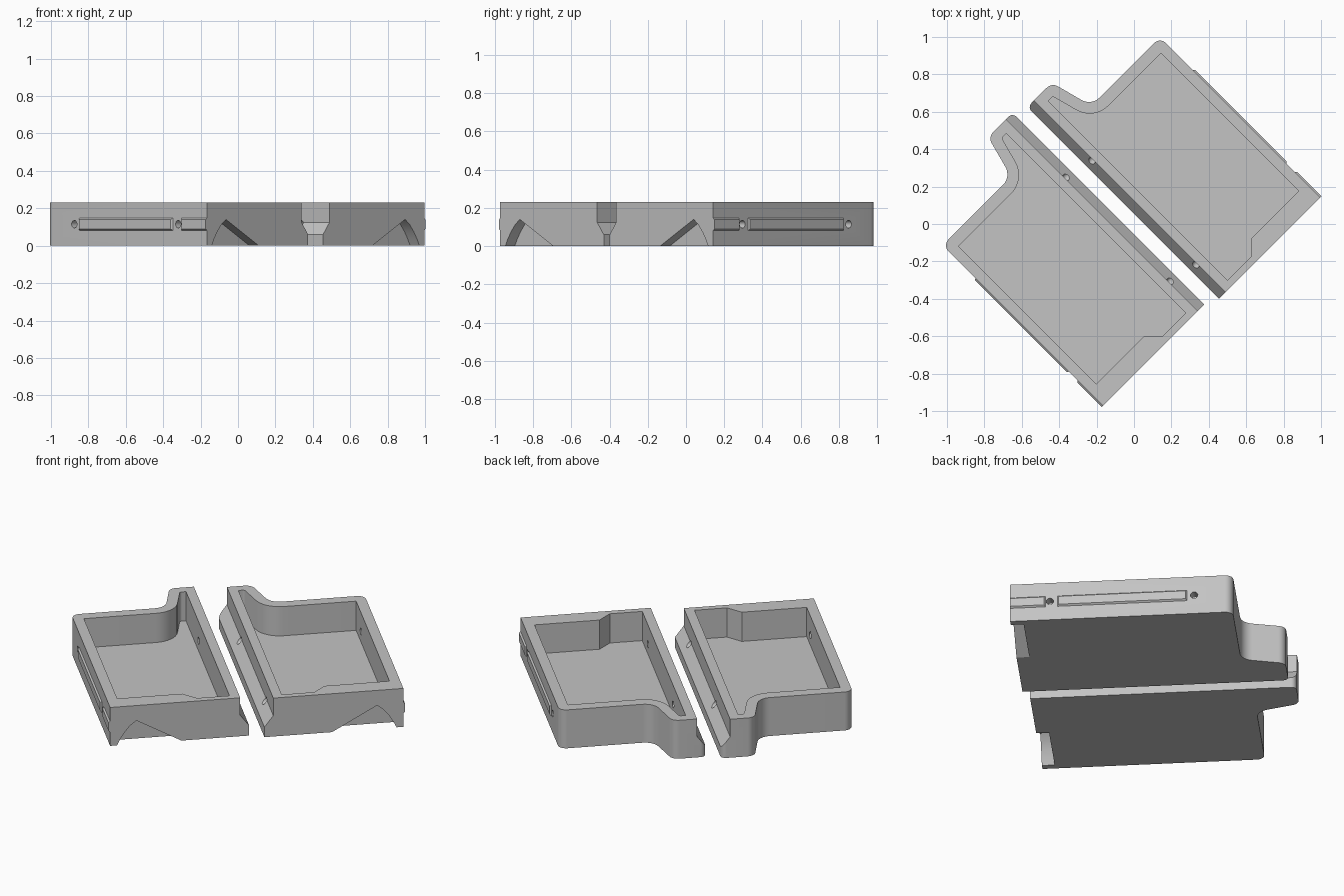
import bpy, bmesh, math
from mathutils import Vector, Matrix

if "Cube" in bpy.data.objects:
    bpy.data.objects.remove(bpy.data.objects["Cube"])

R2 = math.sqrt(2)
grey = bpy.data.materials.new("light_grey")
grey.diffuse_color = (0.55, 0.55, 0.55, 1)
grey.use_nodes = True
grey.node_tree.nodes["Principled BSDF"].inputs["Base Color"].default_value = grey.diffuse_color


def rounded(corners, seg=8):
    """Outline from (u, v, radius) corners, with the corners filleted."""
    out = []
    n = len(corners)
    for i, (u, v, r) in enumerate(corners):
        p = Vector((u, v))
        if r == 0:
            out.append(p)
            continue
        a = (Vector(corners[i - 1][:2]) - p).normalized()
        b = (Vector(corners[(i + 1) % n][:2]) - p).normalized()
        half = a.angle(b) / 2
        c = p + (a + b).normalized() * (r / math.sin(half))
        t = r / math.tan(half)
        s, e = p + a * t - c, p + b * t - c
        sweep = s.angle_signed(e)
        for k in range(seg + 1):
            ang = -sweep * k / seg
            out.append(c + Matrix.Rotation(ang, 2) @ s)
    return out


def loft(name, rings, place):
    """Closed solid through matching rings of local (u, v, z) points."""
    bm = bmesh.new()
    rows = [[bm.verts.new(place(*p)) for p in ring] for ring in rings]
    for lo, hi in zip(rows, rows[1:]):
        for i in range(len(lo)):
            j = (i + 1) % len(lo)
            bm.faces.new((lo[i], lo[j], hi[j], hi[i]))
    bm.faces.new(rows[0][::-1])
    bm.faces.new(rows[-1])
    bmesh.ops.recalc_face_normals(bm, faces=bm.faces)
    me = bpy.data.meshes.new(name)
    bm.to_mesh(me)
    bm.free()
    me.materials.append(grey)
    ob = bpy.data.objects.new(name, me)
    bpy.context.collection.objects.link(ob)
    return ob


def prism_z(name, pts, z0, z1, place):
    return loft(name, [[(u, v, z) for u, v in pts] for z in (z0, z1)], place)


def prism_u(name, pts, u0, u1, place):
    return loft(name, [[(u, v, z) for v, z in pts] for u in (u0, u1)], place)


def cut(ob, cutters):
    for c in cutters:
        c.hide_render = True
        m = ob.modifiers.new("cut", 'BOOLEAN')
        m.operation, m.solver, m.object = 'DIFFERENCE', 'EXACT', c
    dg = bpy.context.evaluated_depsgraph_get()
    me = bpy.data.meshes.new_from_object(ob.evaluated_get(dg))
    ob.modifiers.clear()
    ob.data = me
    for c in cutters:
        bpy.data.objects.remove(c)


# Body outline with a narrow tab at one end
OUTER = [(0.604, 0.039, 0), (0.604, 0.805, 0), (-0.608, 0.805, 0.045),
         (-0.608, 0.286, 0.08), (-0.845, 0.223, 0.05), (-0.845, 0.039, 0.03)]
# Pocket outline, stepped in behind the end notch
POCKET = [(0.567, 0.141, 0), (0.567, 0.32, 0), (0.498, 0.389, 0),
          (0.498, 0.747, 0), (-0.544, 0.747, 0), (-0.544, 0.241, 0.14),
          (-0.79, 0.175, 0.015), (-0.79, 0.141, 0)]
# Step and slope along the inner long side (v, z)
LEDGE = [(-0.1, 0.06), (0.039, 0.06), (0.088, 0.125), (0.088, 0.4), (-0.1, 0.4)]
# Peaked notch under the end wall (v, z)
NOTCH = [(0.41, -0.001), (0.66, 0.14), (0.695, 0.112), (0.725, 0.075),
         (0.75, 0.035), (0.768, -0.001)]
HOLES = (-0.398, 0.388)
STRIPS = ((-0.36, 0.347), (0.412, 0.604))


def tray(side, sign, shift):
    def place(u, v, z):
        u, v = u + shift, v * sign
        return ((u + v) / R2, (v - u) / R2, z)

    body = prism_z(side + "_tray", rounded(OUTER), 0, 0.23, place)
    cutters = [prism_z("pocket_cutter", rounded(POCKET), 0.055, 0.4, place),
               prism_u("ledge_cutter", LEDGE, -1, 0.8, place),
               prism_u("notch_cutter", NOTCH, 0.534, 0.7, place)]
    # Pin holes through both long walls
    for h in HOLES:
        ring = [(h + 0.02 * math.cos(a), 0.115 + 0.02 * math.sin(a))
                for a in (k * math.tau / 20 for k in range(20))]
        cutters.append(loft("hole_cutter",
                            [[(u, v, z) for u, z in ring] for v in (-0.05, 0.9)], place))
    cut(body, cutters)

    # Raised strips with bevelled edges on the outer wall
    for i, (a, b) in enumerate(STRIPS):
        rings = []
        for v, d in ((0.80, 0), (0.805, 0), (0.814, 0.008)):
            e = 0 if i else d
            rings.append([(a + d, v, 0.082 + d), (b - e, v, 0.082 + d),
                          (b - e, v, 0.147 - d), (a + d, v, 0.147 - d)])
        loft(f"{side}_side_strip_{i + 1}", rings, place)

    bpy.ops.object.select_all(action='DESELECT')
    body.select_set(True)
    bpy.context.view_layer.objects.active = body
    bpy.ops.object.shade_smooth_by_angle(angle=math.radians(25))


tray("right", 1, 0)
tray("left", -1, -0.035)
